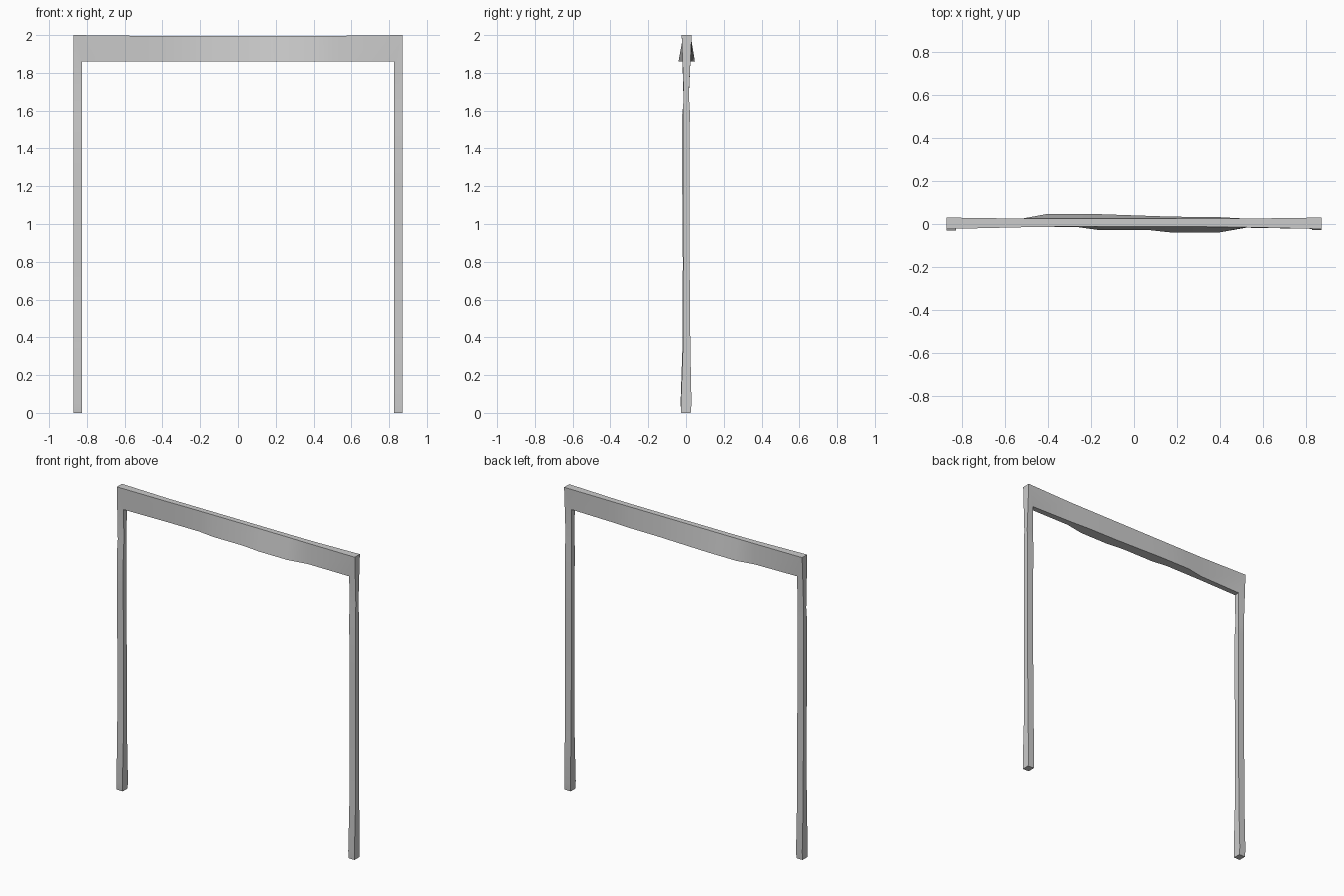
import bpy

if "Cube" in bpy.data.objects:
    bpy.data.objects.remove(bpy.data.objects["Cube"])

W, IN, TOP, LOW = 0.87, 0.825, 2.0, 1.86

# leg stations: height, front y, back y
LEG_L = [(0, -.025, .025), (.05, -.029, .029), (.35, -.019, .02), (.8, -.017, .017),
         (1.3, -.021, .015), (1.58, -.02, .016), (1.65, -.013, .014)]
LEG_R = [(0, -.025, .025), (.05, -.027, .029), (.35, -.016, .023), (.8, -.014, .019),
         (1.2, -.015, .019), (1.6, -.017, .02), (1.68, -.012, .015)]
# beam stations: x, top front, top back, bottom front, bottom back
BEAM = [(-.52, -.015, .025, -.013, .025), (-.4, -.013, .025, -.013, .047),
        (-.27, -.012, .025, -.013, .047), (-.17, -.012, .025, -.027, .046),
        (.06, -.012, .025, -.027, .038), (.18, -.012, .025, -.04, .034),
        (.39, -.013, .025, -.04, .032), (.52, -.015, .025, -.017, .025)]


def leg_ring(side, z, f, b):
    o, i = side * W, side * IN
    return [(o, f, z), (o, b, z), (i, b, z), (i, f, z)]


def corner_ring(side):
    o, i = side * W, side * IN
    return [(o, -.023, TOP), (o, .03, TOP), (i, .018, LOW), (i, -.018, LOW)]


def beam_ring(x, tf, tb, bf, bb):
    z = TOP - .004
    return [(x, tf, z), (x, tb, z), (x, bb, LOW), (x, bf, LOW)]


# one continuous loft: up the left leg, across the beam, down the right leg
rings = [leg_ring(-1, *s) for s in LEG_L] + [corner_ring(-1)]
rings += [beam_ring(*s) for s in BEAM] + [corner_ring(1)]
rings += [leg_ring(1, *s) for s in reversed(LEG_R)]

verts = [v for r in rings for v in r]
faces = [(4 * k + j, 4 * k + 4 + j, 4 * k + 4 + (j + 1) % 4, 4 * k + (j + 1) % 4)
         for k in range(len(rings) - 1) for j in range(4)]
n = len(verts)
faces += [(0, 1, 2, 3), (n - 1, n - 2, n - 3, n - 4)]

mesh = bpy.data.meshes.new("door_frame")
mesh.from_pydata(verts, [], faces)
frame = bpy.data.objects.new("door_frame", mesh)
bpy.context.collection.objects.link(frame)
bpy.context.view_layer.objects.active = frame
frame.select_set(True)

# consistent outward normals, soft shading along the worn faces
bpy.ops.object.mode_set(mode='EDIT')
bpy.ops.mesh.select_all(action='SELECT')
bpy.ops.mesh.normals_make_consistent(inside=False)
bpy.ops.object.mode_set(mode='OBJECT')
bpy.ops.object.shade_smooth_by_angle()
